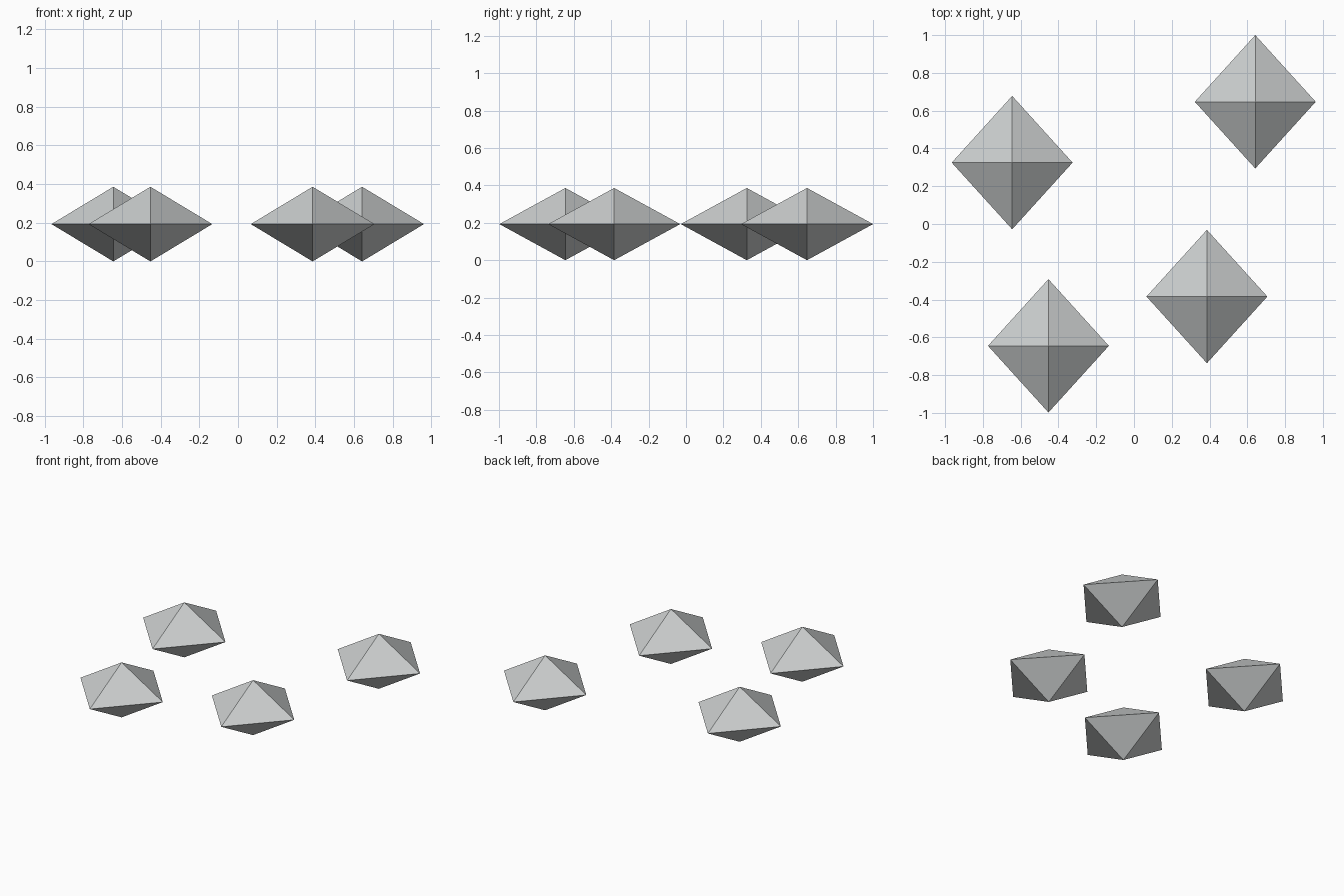
import bpy
import bmesh
from mathutils import Vector

cube = bpy.data.objects.get("Cube")
if cube:
    bpy.data.objects.remove(cube, do_unlink=True)

# Plain stone grey
grey = bpy.data.materials.new("light grey")
grey.use_nodes = True
colour = (0.6, 0.62, 0.62, 1)
grey.diffuse_color = colour
grey.node_tree.nodes["Principled BSDF"].inputs["Base Color"].default_value = colour

HALF = Vector((0.32, 0.353, 0.193))


def crystal_mesh():
    """Eight-sided crystal: the hull of one point at each end of each axis."""
    bm = bmesh.new()
    for axis in range(3):
        for side in (-1, 1):
            tip = Vector()
            tip[axis] = side * HALF[axis]
            bm.verts.new(tip)
    bmesh.ops.convex_hull(bm, input=bm.verts[:])
    bmesh.ops.recalc_face_normals(bm, faces=bm.faces[:])
    mesh = bpy.data.meshes.new("crystal")
    bm.to_mesh(mesh)
    bm.free()
    mesh.materials.append(grey)
    return mesh


# Four identical crystals scattered on the ground
places = {
    "crystal_back_left": (0.642, 0.647),
    "crystal_back_right": (-0.645, 0.325),
    "crystal_front_left": (0.386, -0.384),
    "crystal_front_right": (-0.453, -0.645),
}
shared = crystal_mesh()
for name, (x, y) in places.items():
    crystal = bpy.data.objects.new(name, shared)
    crystal.location = (x, y, HALF.z)
    bpy.context.collection.objects.link(crystal)
